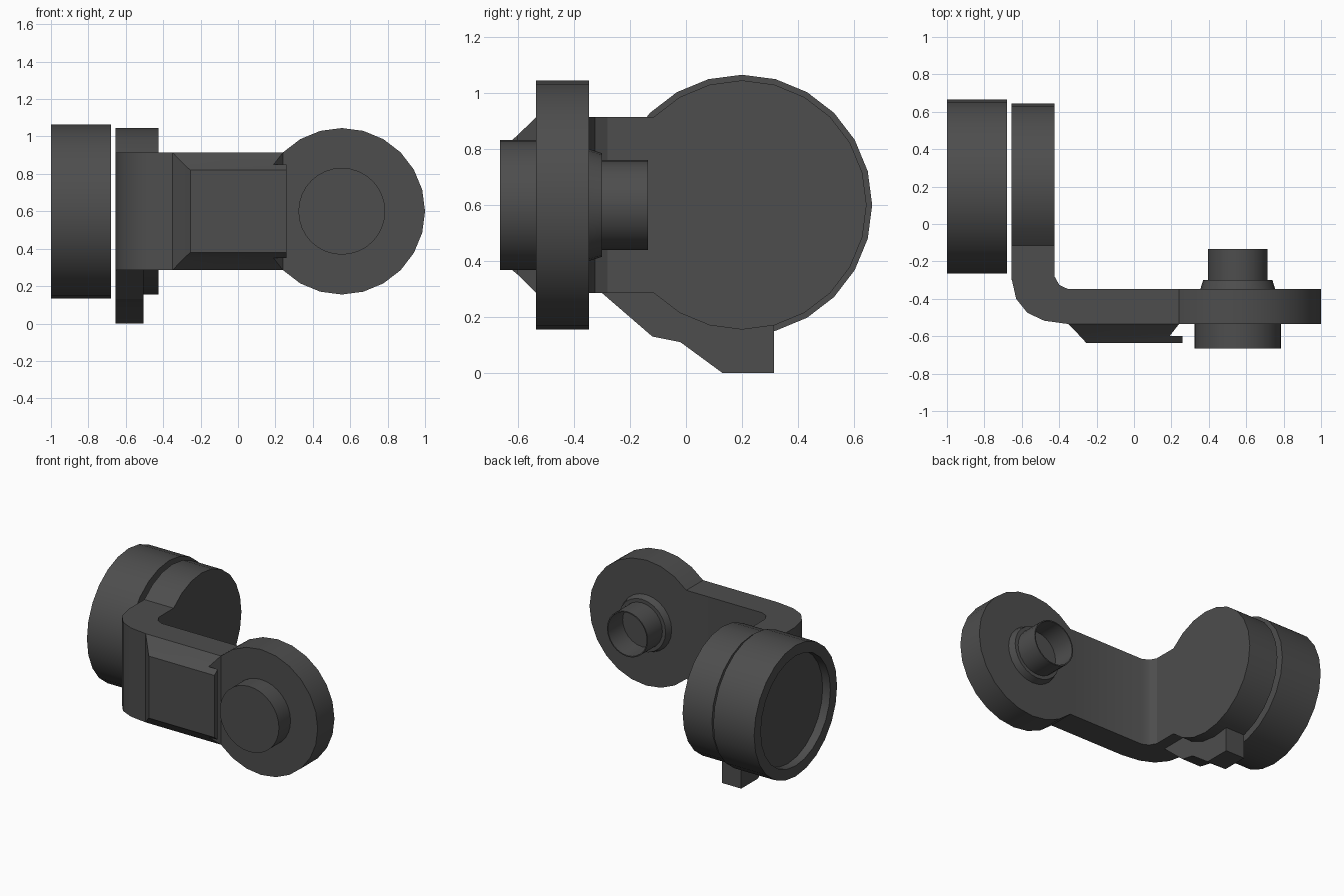
import bpy, bmesh
from math import cos, sin, radians, pi

if "Cube" in bpy.data.objects:
    bpy.data.objects.remove(bpy.data.objects["Cube"])

mat = bpy.data.materials.new("dark_grey")
mat.diffuse_color = (0.075, 0.075, 0.075, 1)
mat.use_nodes = True
mat.node_tree.nodes["Principled BSDF"].inputs["Base Color"].default_value = mat.diffuse_color
ZC = 0.6          # height of both motor axes
YC = 0.2          # depth of the drum axis
XC = 0.555        # x of the front disc axis
R = 0.445         # pad radius
H = R * sin(radians(45))   # half height of the arm


def place(axis, u, v, w):
    return {"x": (w, u, v), "y": (u, w, v), "z": (u, v, w)}[axis]


def finish(name, bm):
    bmesh.ops.remove_doubles(bm, verts=bm.verts, dist=1e-5)
    bmesh.ops.recalc_face_normals(bm, faces=bm.faces)
    me = bpy.data.meshes.new(name)
    bm.to_mesh(me)
    bm.free()
    ob = bpy.data.objects.new(name, me)
    bpy.context.collection.objects.link(ob)
    me.materials.append(mat)
    bpy.ops.object.select_all(action='DESELECT')
    ob.select_set(True)
    bpy.context.view_layer.objects.active = ob
    bpy.ops.object.shade_smooth_by_angle(angle=radians(28))
    return ob


def bridge(bm, a, b, skip=()):
    n = len(a)
    for i in range(n):
        if i not in skip:
            j = (i + 1) % n
            bm.faces.new((a[i], a[j], b[j], b[i]))


def prism(bm, pts, axis, lo, hi, skip=()):
    a, b = [[bm.verts.new(place(axis, u, v, w)) for u, v in pts] for w in (lo, hi)]
    bm.faces.new(a)
    bm.faces.new(b)
    bridge(bm, a, b, skip)


def lathe(name, profile, axis, cu, cv, sides):
    """Revolve (radius, position) pairs, closing both ends with flat discs."""
    bm = bmesh.new()
    rings = [[bm.verts.new(place(axis, cu + r * cos(2 * pi * i / sides),
                                 cv + r * sin(2 * pi * i / sides), w))
              for i in range(sides)] for r, w in profile]
    for a, b in zip(rings, rings[1:]):
        bridge(bm, a, b)
    bm.faces.new(rings[0])
    bm.faces.new(rings[-1])
    return finish(name, bm)


def pad(cu, cv, start):
    """24-sided disc outline with one quarter cut off along a chord."""
    return [(cu + R * cos(radians(start + 15 * i)), cv + R * sin(radians(start + 15 * i)))
            for i in range(19)]


# L-shaped bracket: two round pads joined by a bent arm
bm = bmesh.new()
x_end, y_end = XC - H, YC - H
x_out, x_in, y_out, y_in = -0.655, -0.425, -0.535, -0.347
arm = [(x_out, y_end), (x_out, -0.29), (-0.63, -0.40), (-0.57, -0.475), (-0.48, -0.517),
       (-0.35, y_out), (x_end, y_out), (x_end, y_in), (-0.355, y_in), (-0.40, -0.325),
       (x_in, -0.28), (x_in, y_end)]
prism(bm, arm, "z", ZC - H, ZC + H, skip=(6, 11))
prism(bm, pad(XC, ZC, -135), "y", y_out, y_in, skip=(18,))
prism(bm, pad(YC, ZC, -135), "x", x_out, x_in, skip=(18,))
finish("bracket", bm)

# Rear motor drum with a recessed end
lathe("motor_drum", [(0.465, -0.68), (0.465, -1.0), (0.39, -1.0), (0.39, -0.94)],
      "x", YC, ZC, 24)

# Front cap and hollow rear spindle on the front pad
lathe("front_cap", [(0.232, -0.53), (0.232, -0.665)], "y", XC, ZC, 32)
lathe("spindle", [(0.2, y_in), (0.185, -0.30), (0.16, -0.30), (0.16, -0.135),
                  (0.152, -0.135), (0.152, -0.30)], "y", XC, ZC, 24)

# Bevelled cover on the front of the arm, with an overhanging lip
bm = bmesh.new()
cover = [(-0.35, y_out, H), (-0.288, -0.60, 0.25), (-0.255, -0.636, 0.22),
         (0.26, -0.636, 0.22), (0.26, -0.60, 0.25), (0.19, -0.60, 0.25), (x_end, y_out, H)]
low, high = [[bm.verts.new((x, y, ZC + s * h)) for x, y, h in cover] for s in (-1, 1)]
for side in (low, high):
    bm.faces.new([side[k] for k in (0, 1, 5, 6)])
    bm.faces.new([side[k] for k in (1, 2, 3, 4, 5)])
bridge(bm, low, high, skip=(6,))
finish("arm_cover", bm)

# Stop tab hanging below the drum-side pad
bm = bmesh.new()
tab = [(-0.30, ZC - H), (-0.12, 0.13), (-0.02, 0.11), (0.13, 0.0), (0.315, 0.0),
       (0.315, 0.25), (-0.05, ZC - H)]
prism(bm, tab, "x", x_out + 0.001, -0.505)
finish("stop_tab", bm)
